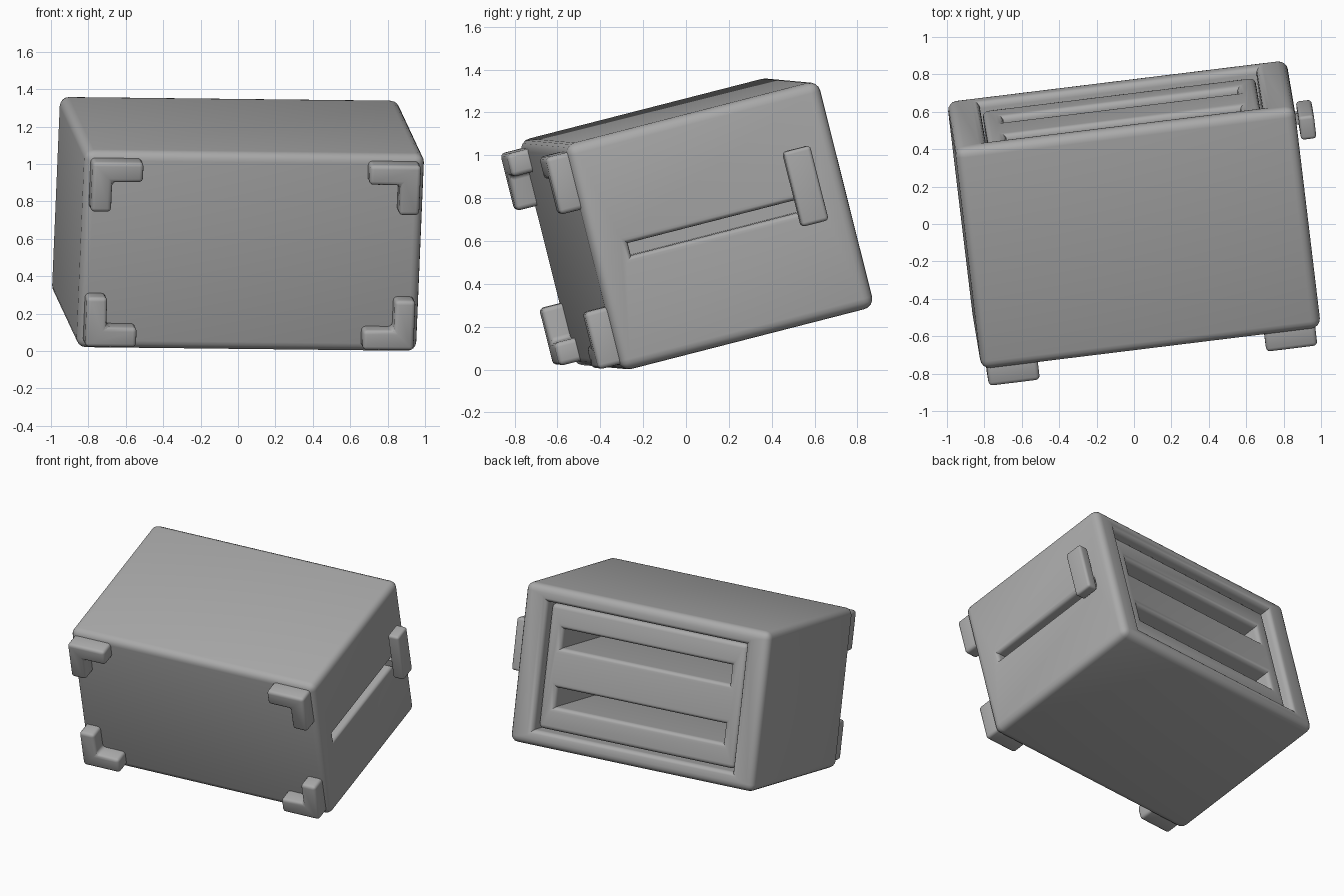
import bpy, bmesh
from mathutils import Matrix, Vector

cube = bpy.data.objects.get("Cube")
if cube:
    bpy.data.objects.remove(cube, do_unlink=True)

grey = bpy.data.materials.new("plain grey")
grey.use_nodes = True
GREY = (0.4, 0.4, 0.4, 1)
grey.diffuse_color = GREY
grey.node_tree.nodes["Principled BSDF"].inputs["Base Color"].default_value = GREY

# Toaster frame: x along the length, y towards the slots, z across the depth
u = Vector((1.79, 0.22, -0.02)).normalized()
w = u.cross(Vector((-0.14, 1.17, 0.30))).normalized()
v = w.cross(u)
POSE = Matrix.Translation((0, 0.05, 0.68)) @ Matrix((u, v, w)).transposed().to_4x4()

HX, HY, HZ = 0.915, 0.615, 0.545   # body half sizes
PANEL_Y = HY - 0.05


def make_object(name, bm):
    mesh = bpy.data.meshes.new(name)
    bmesh.ops.recalc_face_normals(bm, faces=bm.faces)
    bm.to_mesh(mesh)
    bm.free()
    obj = bpy.data.objects.new(name, mesh)
    bpy.context.collection.objects.link(obj)
    return obj


def round_edges(bm, radius, edges, segments=4):
    bmesh.ops.bevel(bm, geom=list(edges), offset=radius, segments=segments,
                    profile=0.5, affect='EDGES', clamp_overlap=True)


def box(name, low, high, radius=0):
    bm = bmesh.new()
    low, high = Vector(low), Vector(high)
    bmesh.ops.create_cube(bm, size=1)
    bmesh.ops.scale(bm, vec=high - low, verts=bm.verts)
    bmesh.ops.translate(bm, vec=(low + high) / 2, verts=bm.verts)
    if radius:
        round_edges(bm, radius, bm.edges)
    return make_object(name, bm)


def cut(obj, cutters):
    for cutter in cutters:
        cutter.hide_render = True
        mod = obj.modifiers.new("cut", 'BOOLEAN')
        mod.object, mod.operation, mod.solver = cutter, 'DIFFERENCE', 'EXACT'
    graph = bpy.context.evaluated_depsgraph_get()
    mesh = bpy.data.meshes.new_from_object(obj.evaluated_get(graph))
    obj.modifiers.clear()
    obj.data = mesh
    for cutter in cutters:
        bpy.data.objects.remove(cutter, do_unlink=True)


def round_mouths(obj, radius, inside):
    """Round the sharp opening edges whose ends both pass the test."""
    bm = bmesh.new()
    bm.from_mesh(obj.data)
    round_edges(bm, radius, [e for e in bm.edges
                             if len(e.link_faces) == 2 and e.calc_face_angle(0) > 0.5
                             and all(inside(p.co) for p in e.verts)])
    bm.to_mesh(obj.data)
    bm.free()


def finish(obj):
    obj.data.materials.clear()
    obj.data.materials.append(grey)
    obj.matrix_world = POSE
    bpy.ops.object.select_all(action='DESELECT')
    obj.select_set(True)
    bpy.context.view_layer.objects.active = obj
    bpy.ops.object.shade_smooth_by_angle(angle=0.6)


# Body: rounded shell with a well for the slot panel and a lever track
body = box("body", (-HX, -HY, -HZ), (HX, HY, HZ), 0.05)
cut(body, [box("well_cutter", (-0.745, -0.4, -0.435), (0.745, 1, 0.435)),
           box("track_cutter", (0.82, -0.44, -0.03), (1, 0.46, 0.03))])
round_mouths(body, 0.04, lambda p: p.y > HY - 0.001 and abs(p.x) < 0.76)
round_mouths(body, 0.03, lambda p: p.x > HX - 0.001 and abs(p.z) < 0.04)
finish(body)

# Slot panel: block inside the well with two bread slots
panel = box("slot_panel", (-0.735, -0.39, -0.425), (0.735, PANEL_Y, 0.425), 0.03)
cut(panel, [box("slot_cutter", (-0.63, -0.3, side * 0.2 - 0.065),
                (0.63, 1, side * 0.2 + 0.065)) for side in (-1, 1)])
round_mouths(panel, 0.035, lambda p: p.y > PANEL_Y - 0.001 and abs(p.x) < 0.64)
finish(panel)

# Lever: upright grip and the stem that runs in the track
finish(box("lever_grip", (0.932, 0.36, -0.095), (1.015, 0.49, 0.265), 0.018))
finish(box("lever_stem", (0.83, 0.39, -0.025), (0.95, 0.45, 0.025)))


# Feet: an L-shaped corner block at each corner of the base
def foot(name, sx, sz):
    long, thick, height = 0.275, 0.11, 0.1
    outline = [(0, 0), (long, 0), (long, thick), (thick, thick), (thick, long), (0, long)]
    bm = bmesh.new()
    face = bm.faces.new([bm.verts.new((sx * (0.885 - a), -HY + 0.03, sz * (0.51 - b)))
                         for a, b in outline])
    raised = bmesh.ops.extrude_face_region(bm, geom=[face])["geom"]
    bmesh.ops.translate(bm, vec=(0, -height - 0.03, 0),
                        verts=[g for g in raised if isinstance(g, bmesh.types.BMVert)])
    bmesh.ops.recalc_face_normals(bm, faces=bm.faces)
    round_edges(bm, 0.022, bm.edges, 3)
    finish(make_object(name, bm))


for side, sx in (("right", -1), ("left", 1)):
    for level, sz in (("lower", -1), ("upper", 1)):
        foot(f"{side}_{level}_foot", sx, sz)
